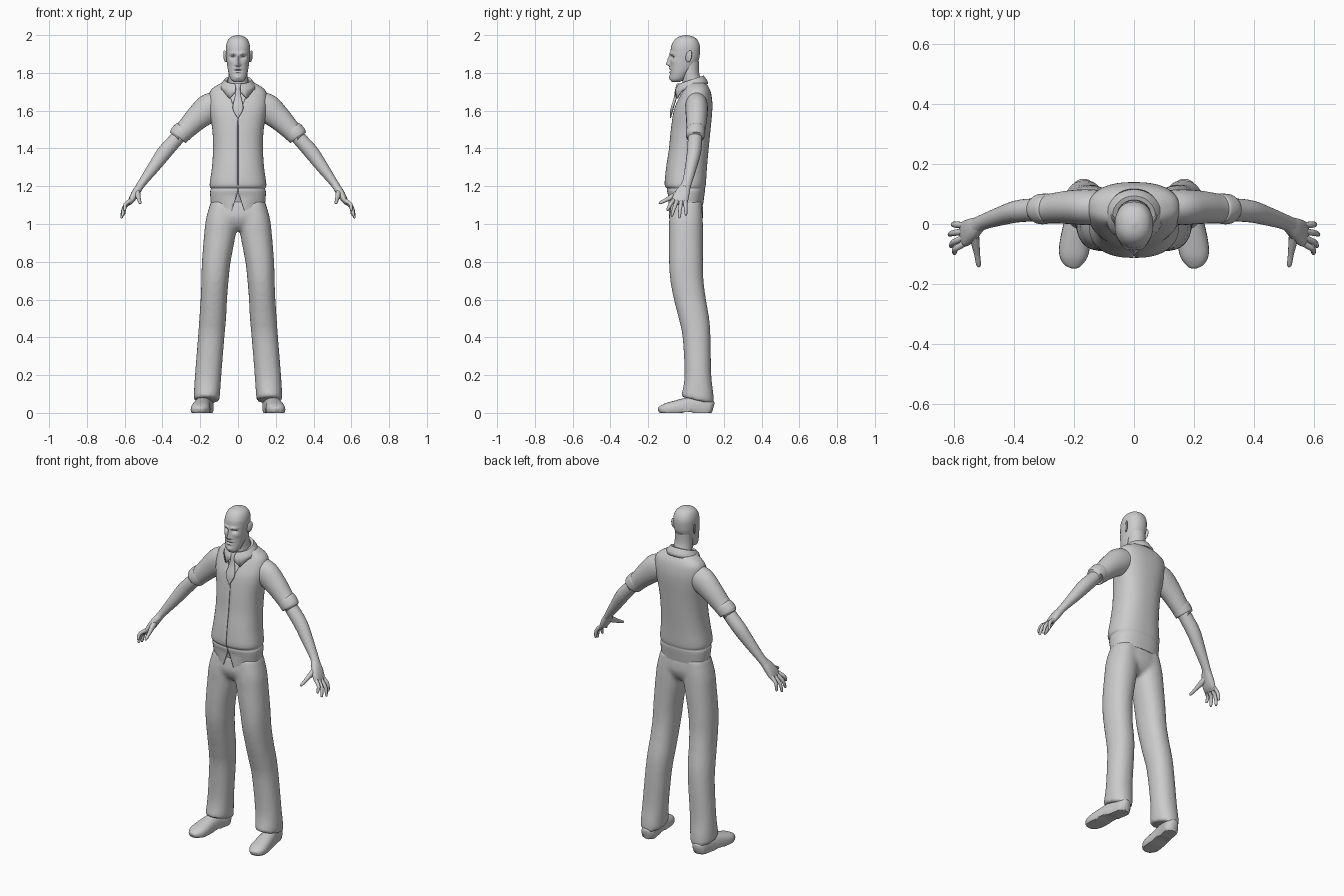
import bpy, bmesh, math
from mathutils import Vector

default_cube = bpy.data.objects.get("Cube")
if default_cube:
    bpy.data.objects.remove(default_cube, do_unlink=True)

GREY = (0.6, 0.6, 0.6, 1)
grey = bpy.data.materials.new("plain grey")
grey.use_nodes = True
grey.diffuse_color = GREY
grey.node_tree.nodes["Principled BSDF"].inputs["Base Color"].default_value = GREY


def finish(name, bm):
    """Turn a bmesh into a named, coloured and smoothly shaded object."""
    bmesh.ops.recalc_face_normals(bm, faces=bm.faces[:])
    mesh = bpy.data.meshes.new(name)
    bm.to_mesh(mesh)
    bm.free()
    mesh.materials.append(grey)
    obj = bpy.data.objects.new(name, mesh)
    bpy.context.collection.objects.link(obj)
    bpy.ops.object.select_all(action='DESELECT')
    obj.select_set(True)
    bpy.context.view_layer.objects.active = obj
    bpy.ops.object.shade_smooth_by_angle(angle=math.radians(45))
    return obj


def spline(keys, steps):
    """Pass a smooth curve through the key rings."""
    keys = [Vector(k) for k in keys]
    padded = [keys[0] * 2 - keys[1]] + keys + [keys[-1] * 2 - keys[-2]]
    rings = []
    for a, b, c, d in zip(padded, padded[1:], padded[2:], padded[3:]):
        for i in range(steps):
            t = i / steps
            rings.append(b + (c - a) * (t / 2) + (a * 2 - b * 5 + c * 4 - d) * (t * t / 2)
                         + (b * 3 - a - c * 3 + d) * (t ** 3 / 2))
    return rings + [keys[-1]]


def loft(name, keys, n=24, steps=4, power=2, flat=False, side=1, deform=None):
    """Skin rounded rings (x, y, z, radius, radius); flat keeps them level."""
    rings = spline(keys, steps)
    centres = [Vector(r[:3]) for r in rings]
    run = (centres[-1] - centres[0]).normalized()
    ref = Vector((0, 0, 1)) if abs(run.y) > .7 else Vector((0, 1, 0))
    bm = bmesh.new()
    loops = []
    for i, (ring, centre) in enumerate(zip(rings, centres)):
        ahead = centres[min(i + 1, len(centres) - 1)] - centres[max(i - 1, 0)]
        u = ahead.cross(ref).normalized()
        v = u.cross(ahead).normalized()
        if flat:
            u, v = Vector((1, 0, 0)), Vector((0, 1, 0))
        loop = []
        for k in range(n):
            a = math.tau * k / n
            c, s = math.cos(a), math.sin(a)
            p = centre + u * math.copysign(abs(c) ** (2 / power), c) * max(ring[3], .001)
            p += v * math.copysign(abs(s) ** (2 / power), s) * max(ring[4], .001)
            if deform:
                p = deform(p)
            loop.append(bm.verts.new((p.x * side, p.y, p.z)))
        loops.append(loop)
    for low, high in zip(loops, loops[1:]):
        for k in range(n):
            j = (k + 1) % n
            bm.faces.new((low[k], low[j], high[j], high[k]))
    bm.faces.new(loops[0])
    bm.faces.new(loops[-1])
    return finish(name, bm)


def cut_front(bm, planes):
    """Slice the front along planes and remove what lies inside all of them."""
    planes = [(Vector(co), Vector(no)) for co, no in planes]
    for co, no in planes:
        faces = [f for f in bm.faces if f.calc_center_median().y < .035]
        geom = set(faces) | {e for f in faces for e in f.edges} | {v for f in faces for v in f.verts}
        bmesh.ops.bisect_plane(bm, geom=list(geom), plane_co=co, plane_no=no)
    inside = []
    for f in bm.faces:
        mid = f.calc_center_median()
        if mid.y < .035 and all((mid - co).dot(no) > 0 for co, no in planes):
            inside.append(f)
    bmesh.ops.delete(bm, geom=inside, context='FACES')


# Vest over a slightly smaller shirt
torso = [(0, .003, 1.1, .143, .087), (0, .001, 1.15, .147, .096),
         (0, 0, 1.175, .147, .1), (0, 0, 1.188, .143, .1), (0, -.004, 1.21, .15, .109),
         (0, .003, 1.3, .138, .108), (0, .015, 1.4, .132, .105),
         (0, .025, 1.5, .136, .105), (0, .037, 1.6, .152, .102),
         (0, .048, 1.66, .155, .09), (0, .055, 1.71, .143, .072),
         (0, .05, 1.745, .09, .055), (0, .045, 1.755, .05, .04)]


def hem_points(p):
    if p.z < 1.15 and p.y < 0:
        drop = max(0, 1 - abs(abs(p.x) - .035) / .06) * (1.15 - p.z) / .05
        p.z -= .03 * drop
        p.y -= .01 * drop
    return p


loft("shirt", [(x, y, z - .006, rx - .009, ry - .009) for x, y, z, rx, ry in torso],
     n=48, power=2.4, flat=True)
vest = loft("vest", torso, n=64, power=2.4, flat=True, deform=hem_points)
bm = bmesh.new()
bm.from_mesh(vest.data)
bmesh.ops.delete(bm, geom=[f for f in bm.faces if len(f.verts) > 4], context='FACES')
# Neckline, front opening and hem notch
cut_front(bm, [((0, 0, 1.565), (m * 2.6, 0, 1)) for m in (1, -1)])
cut_front(bm, [((-.002, 0, 0), (1, 0, 0)), ((.002, 0, 0), (-1, 0, 0)),
               ((0, 0, 1.58), (0, 0, -1))])
cut_front(bm, [((0, 0, 1.17), (m * 3, 0, -1)) for m in (1, -1)])
bm.to_mesh(vest.data)
bm.free()
cloth = vest.modifiers.new("thickness", 'SOLIDIFY')
cloth.thickness, cloth.offset = .006, -1

# Tie
loft("tie", [(0, -.036, 1.745, .018, .012), (0, -.046, 1.715, .012, .011),
             (0, -.056, 1.67, .018, .008), (0, -.074, 1.61, .028, .008),
             (0, -.083, 1.56, .002, .003)], n=16, power=3, flat=True)

# Folded collar, higher at the back, with two points at the front
bm = bmesh.new()
rows = []
SPAN = 64
for i in range(SPAN + 1):
    a = -math.pi / 2 + .15 + (math.tau - .3) * i / SPAN
    c, s = math.cos(a), math.sin(a)
    top = 1.757 + .022 * s
    tip = max(0, 1 - abs(abs(c) - .5) / .35) * .035 if s < 0 else 0
    profile = [(.054, top - .03), (.06, top), (.07, top + .003), (.088, top - .02),
               (.093, top - .038 - tip)]
    rows.append([bm.verts.new((c * r, .028 + s * r * .92, z)) for r, z in profile])
for a, b in zip(rows, rows[1:]):
    for k in range(len(a) - 1):
        bm.faces.new((a[k], a[k + 1], b[k + 1], b[k]))
collar = finish("collar", bm)
fold = collar.modifiers.new("thickness", 'SOLIDIFY')
fold.thickness, fold.offset = .008, 0

# Neck
loft("neck", [(0, .04, 1.68, .058, .058), (0, .033, 1.75, .053, .052),
              (0, .022, 1.8, .05, .048), (0, .02, 1.86, .05, .05)], flat=True)

# Head: soft bumps (x, z, width, height, push along y) shape the face
FACE = [(0, 1.848, .009, .012, -.02), (0, 1.873, .007, .02, -.013),
        (.011, 1.842, .006, .006, -.008), (.026, 1.884, .014, .008, .014),
        (.024, 1.903, .018, .007, -.009), (.042, 1.86, .014, .012, -.004),
        (0, 1.822, .018, .005, -.007), (0, 1.813, .02, .003, .006),
        (0, 1.804, .015, .005, -.006), (0, 1.777, .018, .012, -.007)]


def face_shape(p):
    if p.y < 0:
        fade = min(1, -p.y / .04)
        for x, z, w, h, push in FACE:
            p.y += fade * push * math.exp(-((abs(p.x) - x) / w) ** 2 - ((p.z - z) / h) ** 2)
    return p


loft("head", [(0, -.055, 1.752, .022, .02), (0, -.045, 1.766, .038, .038),
              (0, -.033, 1.795, .049, .05), (0, -.018, 1.83, .056, .066),
              (0, -.008, 1.87, .061, .076), (0, -.004, 1.91, .064, .078),
              (0, -.002, 1.945, .063, .075), (0, 0, 1.975, .052, .06),
              (0, 0, 1.992, .032, .037), (0, 0, 2.0, .004, .005)],
     n=96, steps=8, power=2.2, flat=True, deform=face_shape)


def trouser_hem(p):
    if p.z < .12:
        p.z -= .25 * (p.y - .062) * (.12 - p.z) / .06
    return p


def sole(p):
    p.z = max(p.z, .005 if -.02 < p.y < .04 else 0)
    return p


FINGERS = [("index", -.066, (.6, -.1, 1.07)), ("middle", -.046, (.612, -.076, 1.04)),
           ("ring", -.025, (.617, -.036, 1.03)), ("little", -.004, (.605, 0, 1.045))]
trouser_parts = []

for label, side in (("left_", 1), ("right_", -1)):
    # Ear
    bm = bmesh.new()
    bmesh.ops.create_uvsphere(bm, u_segments=16, v_segments=10, radius=1)
    for v in bm.verts:
        x, y, z = v.co
        rim = .008 * (y + z * .4)
        v.co = (side * (.067 + .007 * x + rim), .014 + .017 * y + .005 * z,
                1.888 + (.031 + .006 * y) * z)
    finish(label + "ear", bm)

    # Trouser leg and shoe
    trouser_parts.append(loft(
        label + "trouser_leg",
        [(.165, .062, .065, .066, .083), (.165, .062, .09, .069, .085),
         (.158, .063, .2, .07, .071), (.142, .056, .4, .07, .074),
         (.134, .042, .5, .071, .081), (.128, .021, .6, .07, .085),
         (.122, .005, .7, .072, .088), (.115, 0, .8, .076, .09),
         (.095, 0, .95, .084, .09), (.086, 0, 1.03, .083, .089),
         (.076, .003, 1.12, .068, .08)],
        n=32, power=2.2, flat=True, side=side, deform=trouser_hem))
    loft(label + "shoe",
         [(.206, -.146, .014, .008, .008), (.205, -.138, .016, .028, .018),
          (.203, -.11, .018, .046, .032), (.198, -.07, .02, .051, .042),
          (.19, 0, .024, .045, .056), (.18, .06, .03, .041, .06),
          (.168, .12, .03, .04, .05), (.165, .142, .025, .02, .03)],
         power=2.4, side=side, deform=sole)

    # Short sleeve with a rolled cuff
    loft(label + "sleeve",
         [(.1, .055, 1.64, .066, .056), (.155, .056, 1.612, .076, .06),
          (.215, .056, 1.562, .065, .056), (.265, .053, 1.512, .055, .051),
          (.3, .05, 1.477, .051, .048)], side=side)
    loft(label + "cuff",
         [(.283, .052, 1.5, .048, .046), (.288, .052, 1.495, .054, .05),
          (.305, .05, 1.477, .055, .051), (.318, .05, 1.463, .051, .048),
          (.318, .05, 1.462, .036, .034)], side=side)

    # Forearm, palm, fingers and thumb
    loft(label + "forearm",
         [(.29, .05, 1.49, .037, .036), (.34, .047, 1.435, .038, .038),
          (.39, .042, 1.378, .039, .037), (.44, .028, 1.31, .033, .032),
          (.5, .008, 1.228, .023, .026), (.527, -.006, 1.19, .02, .028)], side=side)
    loft(label + "palm",
         [(.515, 0, 1.205, .019, .025), (.54, -.017, 1.168, .021, .037),
          (.563, -.032, 1.128, .017, .043), (.577, -.036, 1.105, .008, .037)],
         power=2.4, side=side)
    for finger, y, tip in FINGERS:
        base, end = Vector((.568, y, 1.125)), Vector(tip)
        bend = (base + end) / 2 + Vector((.012, 0, .006))
        near = end.lerp(bend, .15)
        loft(label + finger + "_finger",
             [(*base, .011, .011), (*bend, .01, .01), (*near, .007, .007),
              (*end, .002, .002)], n=12, side=side)
    loft(label + "thumb",
         [(.537, -.012, 1.18, .018, .02), (.531, -.055, 1.155, .015, .017),
          (.524, -.1, 1.13, .01, .011), (.519, -.135, 1.113, .008, .008),
          (.518, -.144, 1.108, .002, .002)], n=12, side=side)

# Trousers: seat and legs melted into one soft garment
trousers = loft("trousers", [(0, 0, .965, .03, .045), (0, 0, .99, .09, .072),
                             (0, 0, 1.04, .158, .091), (0, .003, 1.12, .14, .084)],
                n=40, power=2.3, flat=True)
for part in trouser_parts:
    part.select_set(True)
bpy.ops.object.join()
melt = trousers.modifiers.new("melt", 'REMESH')
melt.mode, melt.voxel_size, melt.use_smooth_shade = 'VOXEL', .01, True
soften = trousers.modifiers.new("soften", 'SMOOTH')
soften.factor, soften.iterations = .5, 8
